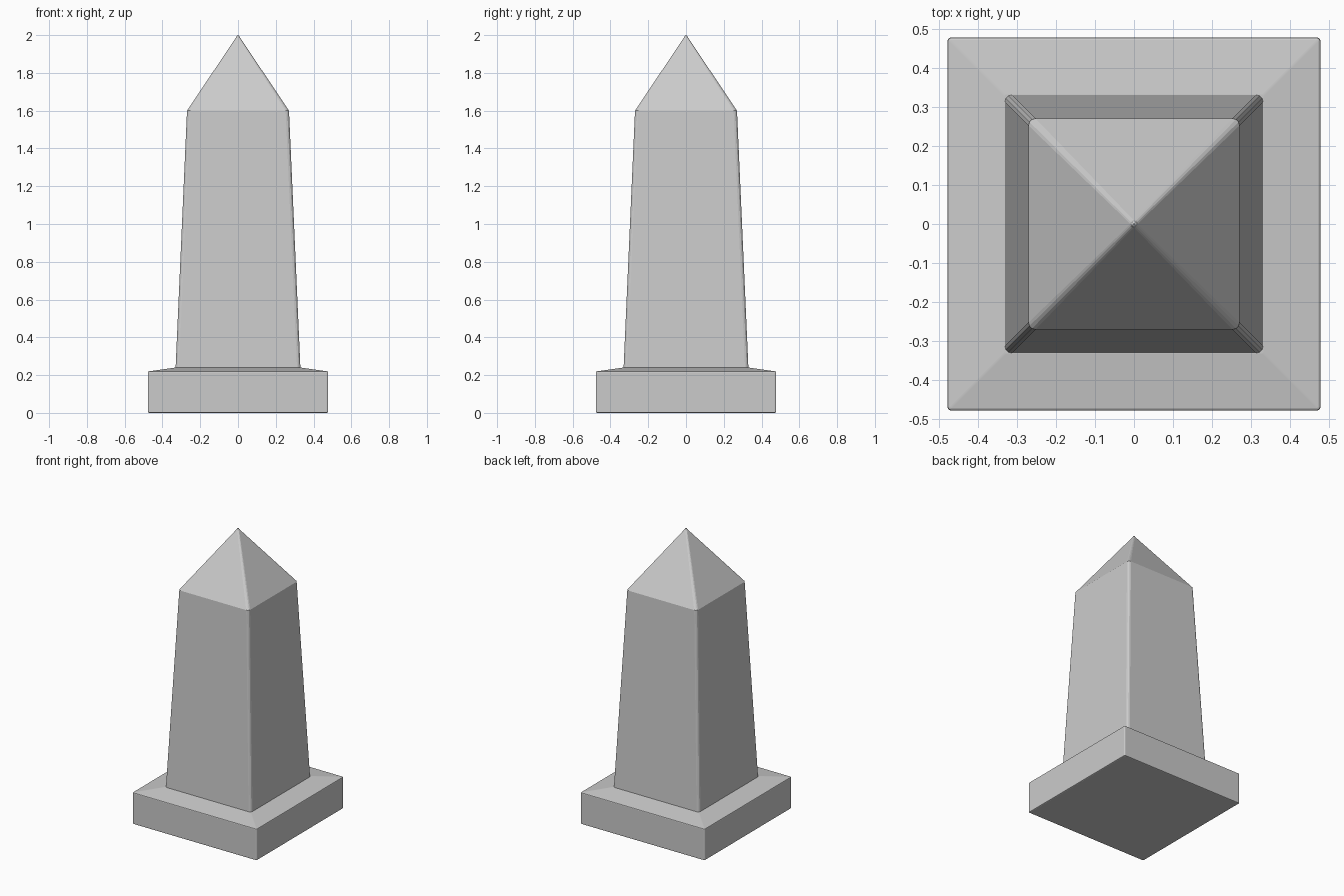
import bpy, bmesh
from math import cos, sin, pi

if "Cube" in bpy.data.objects:
    bpy.data.objects.remove(bpy.data.objects["Cube"])


def rounded_square(half, radius, z, segments=3):
    pts = []
    for quarter, (sx, sy) in enumerate([(1, 1), (-1, 1), (-1, -1), (1, -1)]):
        for i in range(segments + 1):
            a = (quarter + i / segments) * pi / 2
            pts.append((sx * (half - radius) + radius * cos(a),
                        sy * (half - radius) + radius * sin(a), z))
    return pts


def loft(name, sections):
    """Skin a stack of (half width, corner radius, height) sections."""
    bm = bmesh.new()
    rings = [[bm.verts.new(p) for p in rounded_square(*s)] for s in sections]
    n = len(rings[0])
    for low, high in zip(rings, rings[1:]):
        for i in range(n):
            j = (i + 1) % n
            bm.faces.new((low[i], low[j], high[j], high[i]))
    bm.faces.new(rings[0][::-1])
    bm.faces.new(rings[-1])
    mesh = bpy.data.meshes.new(name)
    bm.to_mesh(mesh)
    bm.free()
    obj = bpy.data.objects.new(name, mesh)
    bpy.context.collection.objects.link(obj)
    return obj


# Square plinth with softened edges and a sloped top
loft("plinth", [
    (0.471, 0.004, 0.0), (0.475, 0.006, 0.002), (0.477, 0.008, 0.006),
    (0.477, 0.008, 0.214), (0.4755, 0.007, 0.218), (0.471, 0.004, 0.220),
    (0.331, 0.004, 0.24),
])

# Tapered shaft, rounded along its corners
loft("shaft", [(0.331, 0.018, 0.225), (0.27, 0.018, 1.6)])

# Pyramid cap with a slightly blunted tip
loft("cap", [
    (0.27, 0.018, 1.6), (0.010, 0.009, 1.988),
    (0.006, 0.0055, 1.997), (0.002, 0.0019, 2.0),
])
